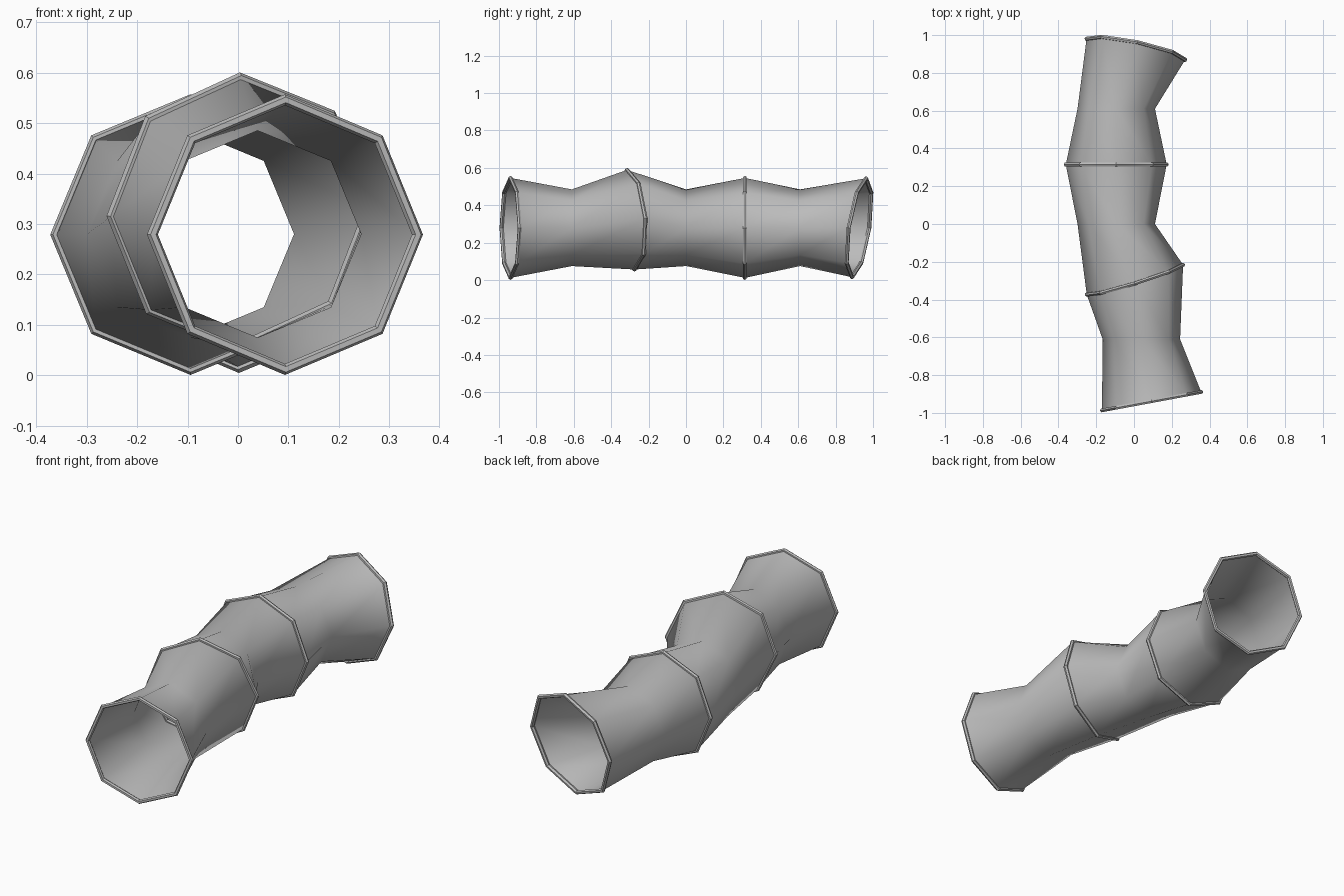
import bpy, bmesh
from math import cos, sin, pi, radians
from mathutils import Matrix, Vector

cube = bpy.data.objects.get("Cube")
if cube:
    bpy.data.objects.remove(cube)

SIDES = 8
RIM, WAIST, BEAD = 0.267, 0.205, 0.011

metal = bpy.data.materials.new("grey metal")
metal.use_nodes = True
grey = (0.5, 0.5, 0.5, 1)
metal.diffuse_color = grey
metal.node_tree.nodes["Principled BSDF"].inputs["Base Color"].default_value = grey


def frame(x, y, z, yaw=0, tilt=0, roll=0):
    """Placement of one cross-section whose axis is y."""
    return (Matrix.Translation((x, y, z))
            @ Matrix.Rotation(radians(yaw), 4, 'Z')
            @ Matrix.Rotation(radians(tilt), 4, 'X')
            @ Matrix.Rotation(radians(roll), 4, 'Y'))


def octagon(bm, place, radius, offset=0):
    return [bm.verts.new(place @ Vector((radius * cos(a), offset, radius * sin(a))))
            for a in (2 * pi * i / SIDES for i in range(SIDES))]


def skin(bm, loops):
    for a, b in zip(loops, loops[1:]):
        for i in range(SIDES):
            j = (i + 1) % SIDES
            bm.faces.new((a[i], a[j], b[j], b[i]))


def finish(bm, name, angle):
    bmesh.ops.recalc_face_normals(bm, faces=bm.faces)
    mesh = bpy.data.meshes.new(name)
    bm.to_mesh(mesh)
    bm.free()
    mesh.materials.append(metal)
    obj = bpy.data.objects.new(name, mesh)
    bpy.context.collection.objects.link(obj)
    bpy.ops.object.select_all(action='DESELECT')
    obj.select_set(True)
    bpy.context.view_layer.objects.active = obj
    bpy.ops.object.shade_smooth_by_angle(angle=radians(angle))


# Wide joints of the bent pipe, front to back
joints = [
    frame(0.093, -0.938, 0.279, yaw=10.5),
    frame(0.005, -0.295, 0.323, yaw=17.3, tilt=4, roll=-1.5),
    frame(-0.094, 0.315, 0.279),
    frame(0.01, 0.925, 0.28, yaw=-12, tilt=-8.3),
]
# Narrow waists between the joints
waists = [
    frame(0.039, -0.61, 0.28),
    frame(-0.094, 0.0, 0.28),
    frame(-0.094, 0.61, 0.28),
]

# Open pipe wall, alternating wide and narrow sections
bm = bmesh.new()
sections = []
for k, joint in enumerate(joints):
    sections.append(octagon(bm, joint, RIM))
    if k < len(waists):
        sections.append(octagon(bm, waists[k], WAIST))
skin(bm, sections)
finish(bm, "pipe_wall", 70)

# Raised bead around each joint
for k, joint in enumerate(joints):
    bm = bmesh.new()
    loops = []
    for s in range(6):
        a = 2 * pi * s / 6
        loops.append(octagon(bm, joint, RIM + BEAD * cos(a), BEAD * sin(a)))
    skin(bm, loops + loops[:1])
    finish(bm, f"joint_ring_{k + 1}", 30)
